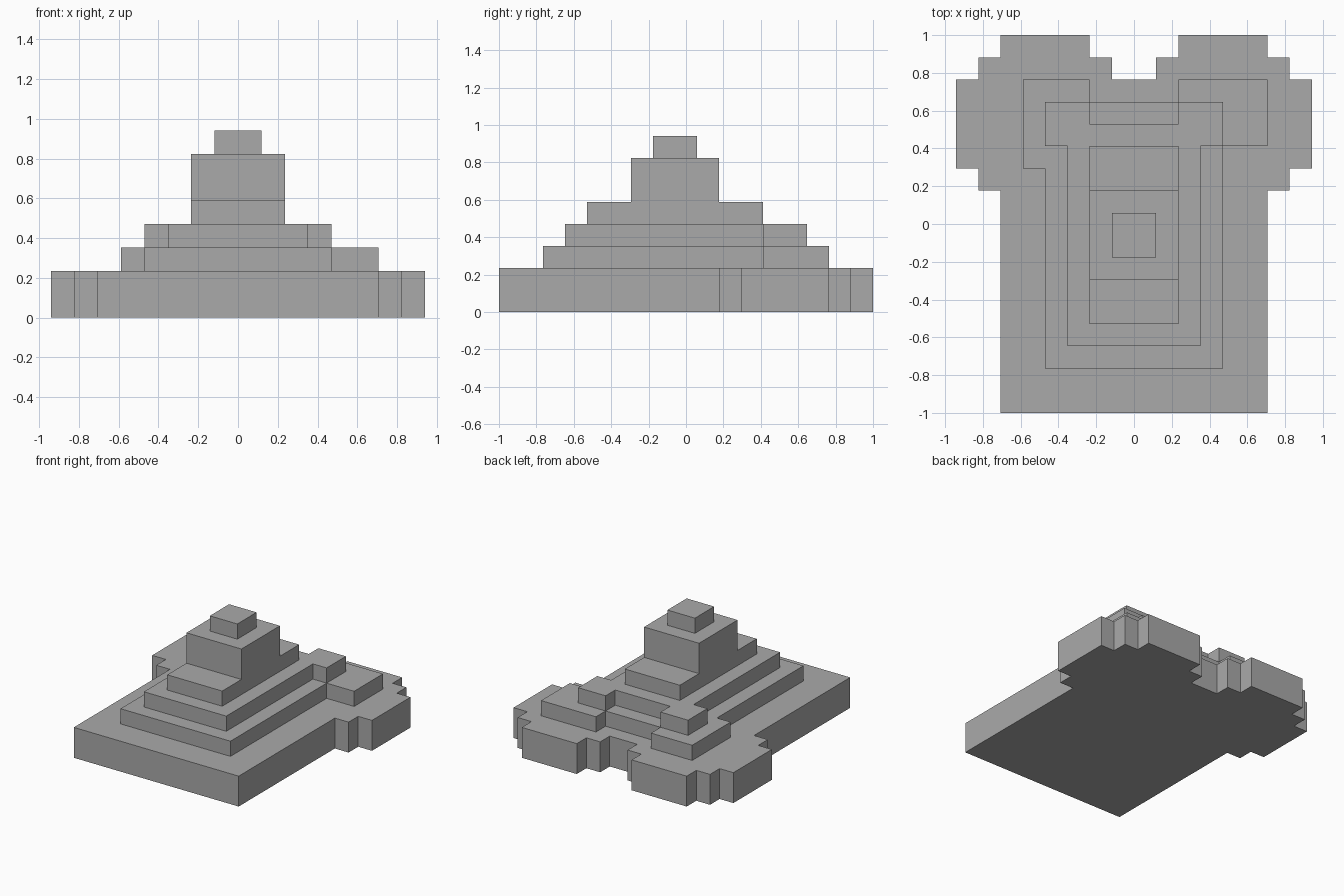
import bpy
import bmesh

cube = bpy.data.objects.get("Cube")
if cube:
    bpy.data.objects.remove(cube, do_unlink=True)

U = 2 / 17          # one block of the layout
BACK = 8.5          # half the depth, in blocks

stone = bpy.data.materials.new("plain_grey")
stone.use_nodes = True
grey = (0.4, 0.4, 0.4, 1)
stone.diffuse_color = grey
stone.node_tree.nodes["Principled BSDF"].inputs["Base Color"].default_value = grey


def mirrored(right_half):
    """Close a right-hand outline (front to back) with its mirror image."""
    return right_half + [(-x, y) for x, y in reversed(right_half)]


def rectangle(half_width, front, back):
    return mirrored([(half_width, front), (half_width, back)])


def tier(name, outline, bottom, top):
    """Extrude an outline; x from the centre, y from the front, in blocks."""
    bm = bmesh.new()
    base = bm.faces.new([bm.verts.new((x * U, (y - BACK) * U, bottom * U))
                         for x, y in outline])
    raised = bmesh.ops.extrude_face_region(bm, geom=[base], use_keep_orig=True)
    verts = [g for g in raised["geom"] if isinstance(g, bmesh.types.BMVert)]
    bmesh.ops.translate(bm, verts=verts, vec=(0, 0, (top - bottom) * U))
    bmesh.ops.recalc_face_normals(bm, faces=bm.faces)
    mesh = bpy.data.meshes.new(name)
    bm.to_mesh(mesh)
    bm.free()
    mesh.materials.append(stone)
    obj = bpy.data.objects.new(name, mesh)
    bpy.context.collection.objects.link(obj)
    return obj


# Broad base with two stepped rear lobes
tier("base_slab", mirrored([
    (6, 0), (6, 10), (7, 10), (7, 11), (8, 11), (8, 15), (7, 15), (7, 16),
    (6, 16), (6, 17), (2, 17), (2, 16), (1, 16), (1, 15)]), 0, 2)

# Second tier, its rear arms uneven in width
tier("second_tier", [
    (4, 2), (4, 12), (6, 12), (6, 15), (2, 15), (2, 14), (-2, 14), (-2, 15),
    (-5, 15), (-5, 11), (-4, 11), (-4, 2)], 2, 3)

# Third tier with short rear arms
tier("third_tier", mirrored([
    (3, 3), (3, 12), (4, 12), (4, 14), (2, 14), (2, 13)]), 3, 4)

# Plain upper blocks
tier("fourth_tier", rectangle(2, 4, 12), 4, 5)
tier("tower_block", rectangle(2, 6, 10), 5, 7)
tier("top_cap", rectangle(1, 7, 9), 7, 8)
